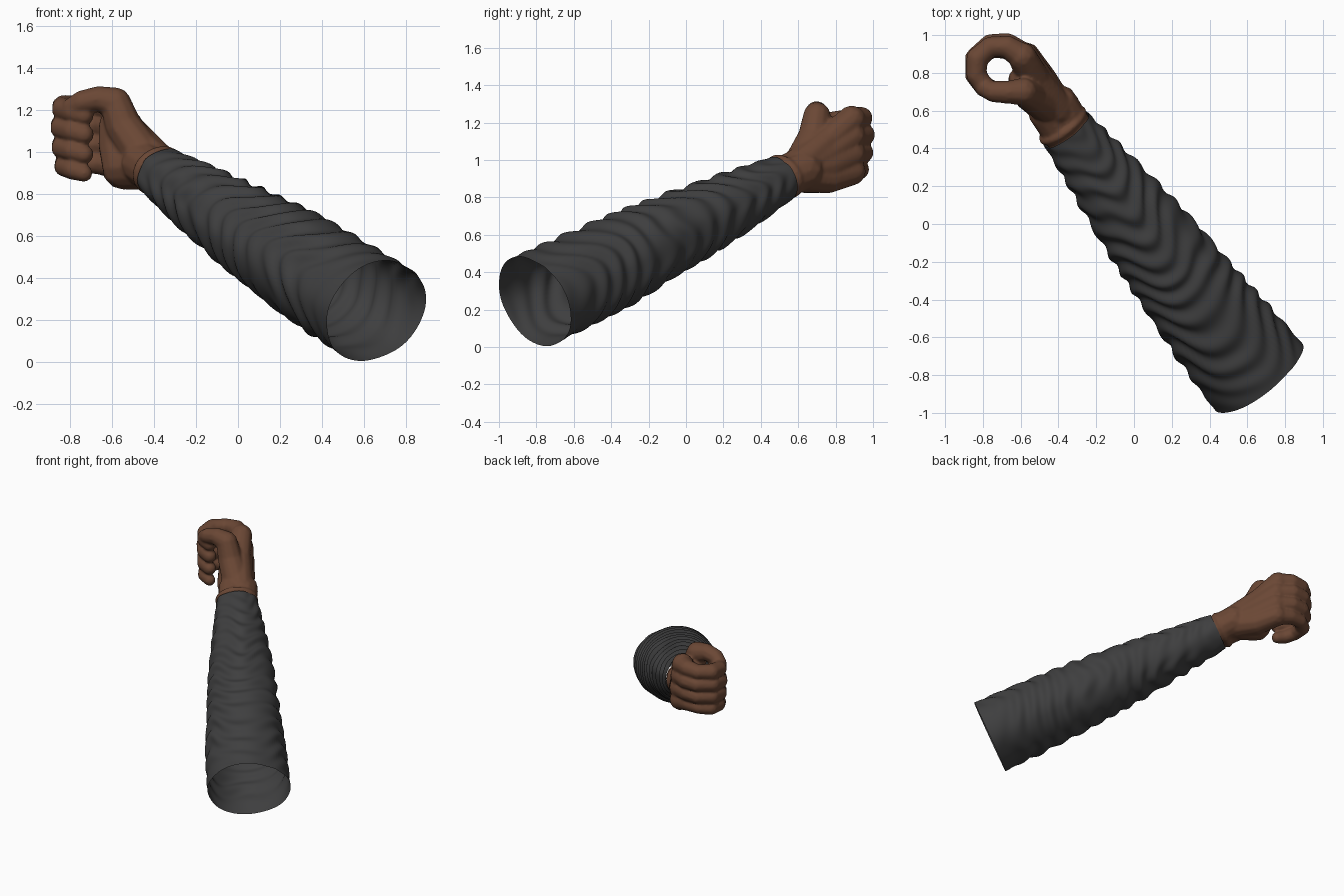
import bpy, bmesh, math
from mathutils import Vector, Matrix, noise

if "Cube" in bpy.data.objects:
    bpy.data.objects.remove(bpy.data.objects["Cube"], do_unlink=True)


def material(name, rgb):
    m = bpy.data.materials.new(name)
    m.use_nodes = True
    m.diffuse_color = (*rgb, 1)
    bsdf = m.node_tree.nodes["Principled BSDF"]
    bsdf.inputs["Base Color"].default_value = (*rgb, 1)
    bsdf.inputs["Roughness"].default_value = 0.8
    return m


def finish(bm, name, mat):
    mesh = bpy.data.meshes.new(name)
    bm.to_mesh(mesh)
    bm.free()
    mesh.materials.append(mat)
    obj = bpy.data.objects.new(name, mesh)
    bpy.context.collection.objects.link(obj)
    bpy.ops.object.select_all(action="DESELECT")
    obj.select_set(True)
    bpy.context.view_layer.objects.active = obj
    return obj


skin = material("brown skin", (0.145, 0.063, 0.035))
cloth = material("charcoal cloth", (0.049, 0.049, 0.05))

# Arm frame: axis from the open end to the cuff, plus side and up directions
START, CUFF = Vector((0.655, -0.81, 0.242)), Vector((-0.36, 0.50, 0.90))
axis = (CUFF - START).normalized()
side = axis.cross(Vector((0, 0, 1))).normalized()
up = side.cross(axis).normalized()


# Sleeve: tapered open tube with soft chevron-shaped cloth folds
def sleeve_point(t, angle):
    c, s = math.cos(angle), math.sin(angle)
    bulge = 0.026 * math.sin(math.pi * t)
    wide, tall = 0.288 - 0.143 * t + bulge, 0.258 - 0.132 * t + bulge
    p = START.lerp(CUFF, t)
    warp = noise.noise(Vector((c * 1.2, s * 1.2, t * 4)))
    chevron = 0.033 * math.cos(2 * angle) + 0.012 * math.sin(angle * 3)
    phase = math.tau * (12.5 * (t - chevron) + 0.6 * warp)
    depth = 0.009 + 0.006 * noise.noise(Vector((c + 5, s, t * 7)))
    fade = min(1, 0.15 + t * 6, 0.2 + (1 - t) * 6)
    fold = depth * fade * math.sin(phase)
    fold += 0.010 * noise.noise(Vector((c * 1.5, s * 1.5, t * 3 + 9)))
    return p + side * c * (wide + fold) + up * s * (tall + fold)


RINGS, SIDES = 180, 72
bm = bmesh.new()
rings = [[bm.verts.new(sleeve_point(i / RINGS, math.tau * j / SIDES))
          for j in range(SIDES)] for i in range(RINGS + 1)]
for a, b in zip(rings, rings[1:]):
    for j in range(SIDES):
        k = (j + 1) % SIDES
        bm.faces.new((a[j], a[k], b[k], b[j]))
bmesh.ops.recalc_face_normals(bm, faces=bm.faces)
sleeve = finish(bm, "sleeve", cloth)
bpy.ops.object.shade_smooth()

# Hand: overlapping round limbs fused into a single skin
bm = bmesh.new()


def limb(points, radii):
    pts = [Vector(p) for p in points]
    for p, q, r, s in zip(pts, pts[1:], radii, radii[1:]):
        steps = max(1, math.ceil((q - p).length / (0.3 * min(r, s))))
        for i in range(steps + 1):
            f = i / steps
            bmesh.ops.create_icosphere(
                bm, subdivisions=2, radius=r + (s - r) * f,
                matrix=Matrix.Translation(p.lerp(q, f)))


# Wrist and its rolled rim beside the cuff
for k in (-0.03, 0.03):
    limb([CUFF - axis * 0.04 + side * k, Vector((-0.425, 0.61, 0.945)) + side * k],
         [0.107, 0.112])
rim = CUFF + axis * 0.03
limb([rim + side * 0.127 * math.cos(a) + up * 0.103 * math.sin(a)
      for a in (math.tau * i / 24 for i in range(25))], [0.024] * 25)

# Palm bones and curled fingers, from index to little finger
for i in range(4):
    z = (1.215, 1.125, 1.03, 0.94)[i]
    reach = (0.0, 0.012, 0.006, -0.012)[i]
    r = (0.056, 0.057, 0.055, 0.05)[i]
    inward = (0.035, 0.015, 0.0, 0.005)[i]
    knuckle = (-0.57 - inward * 0.6, 0.885, z)
    limb([(-0.41, 0.61, 0.97 - 0.015 * i), (-0.49 - inward, 0.76, z * 0.7 + 0.25),
          knuckle], [0.1, 0.088, 0.078])
    limb([knuckle, (-0.67, 0.938 + reach, z + 0.01),
          (-0.76, 0.94 + reach, z + 0.005), (-0.83 - reach / 2, 0.875, z),
          (-0.835 - reach / 2, 0.79, z - 0.008), (-0.79, 0.725, z - 0.022),
          (-0.735, 0.705, z - 0.04)],
         [0.072, r + 0.005, r - 0.002, r + 0.004, r - 0.001, r, r - 0.008])

# Heel of the palm
limb([(-0.46, 0.64, 0.93), (-0.545, 0.70, 0.925), (-0.57, 0.75, 1.04),
      (-0.58, 0.76, 1.12)], [0.11, 0.105, 0.1, 0.088])
# Thumb folded over the index finger
limb([(-0.46, 0.63, 1.0), (-0.545, 0.685, 1.12), (-0.585, 0.70, 1.235),
      (-0.665, 0.698, 1.255), (-0.74, 0.70, 1.24), (-0.79, 0.72, 1.215)],
     [0.1, 0.09, 0.076, 0.062, 0.058, 0.05])

hand = finish(bm, "hand", skin)
remesh = hand.modifiers.new("fuse", "REMESH")
remesh.mode = "VOXEL"
remesh.voxel_size = 0.009
smooth = hand.modifiers.new("soften", "SMOOTH")
smooth.factor = 0.5
smooth.iterations = 5
for name in ("fuse", "soften"):
    bpy.ops.object.modifier_apply(modifier=name)
bpy.ops.object.shade_smooth()
